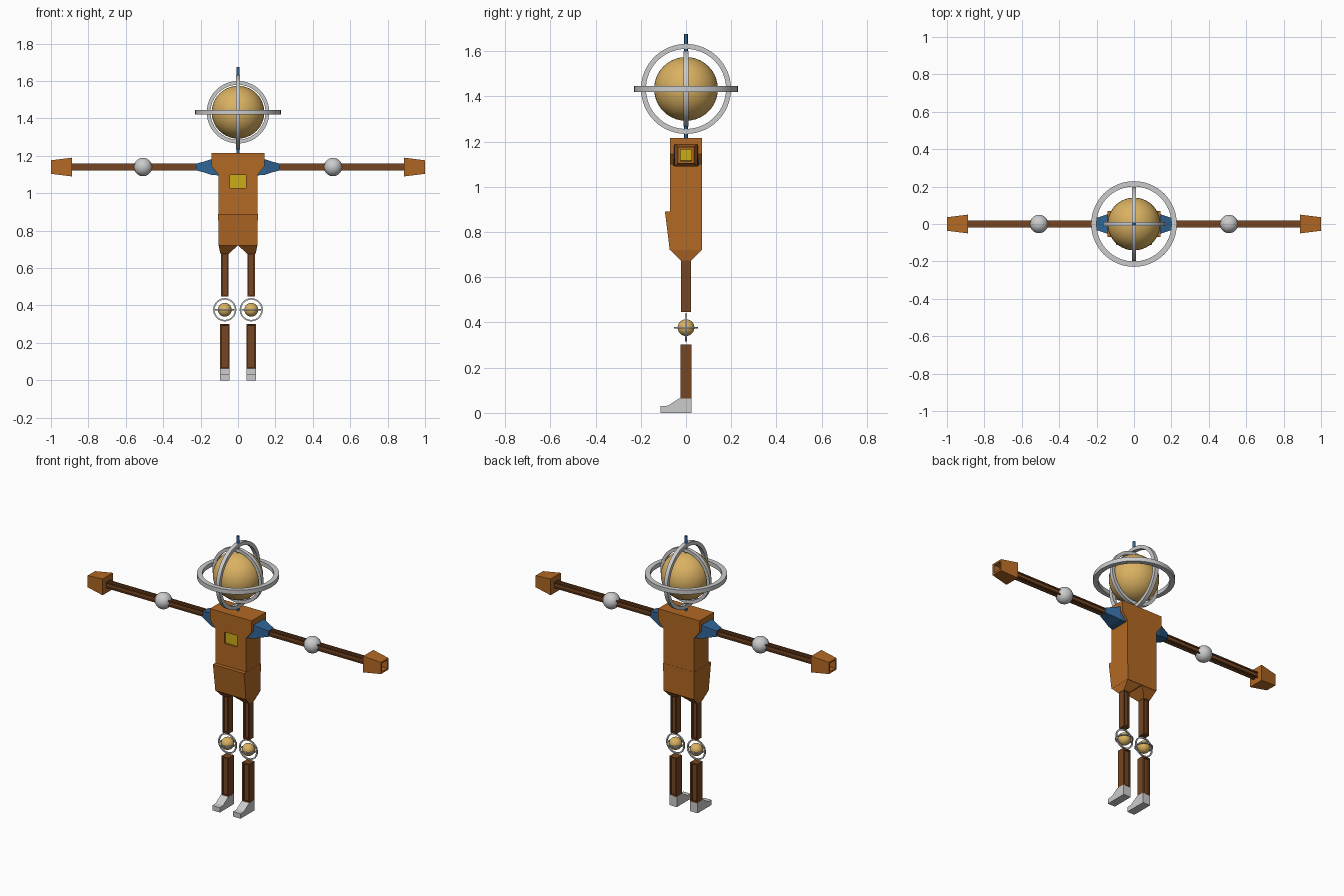
import bpy, bmesh, math
from mathutils import Matrix

if "Cube" in bpy.data.objects:
    bpy.data.objects.remove(bpy.data.objects["Cube"])


def colour(name, rgb):
    m = bpy.data.materials.new(name)
    m.diffuse_color = (*rgb, 1)
    m.use_nodes = True
    m.node_tree.nodes["Principled BSDF"].inputs["Base Color"].default_value = m.diffuse_color
    return m


ORANGE = colour("orange brown", (0.45, 0.14, 0.018))
BROWN = colour("dark brown", (0.18, 0.06, 0.016))
GOLD = colour("pale gold", (0.70, 0.44, 0.12))
BLUE = colour("steel blue", (0.03, 0.13, 0.30))
SILVER = colour("silver grey", (0.60, 0.60, 0.60))
YELLOW = colour("yellow", (0.60, 0.42, 0.008))


def finish(name, bm, mat, smooth=False):
    bmesh.ops.recalc_face_normals(bm, faces=bm.faces)
    me = bpy.data.meshes.new(name)
    bm.to_mesh(me)
    bm.free()
    ob = bpy.data.objects.new(name, me)
    bpy.context.collection.objects.link(ob)
    me.materials.append(mat)
    if smooth:
        bpy.ops.object.select_all(action='DESELECT')
        ob.select_set(True)
        bpy.context.view_layer.objects.active = ob
        bpy.ops.object.shade_smooth_by_angle(angle=math.radians(40))
    return ob


def skin(bm, loops, cap=True):
    """Bridge successive closed loops of coordinates."""
    rows = [[bm.verts.new(p) for p in lp] for lp in loops]
    n = len(rows[0])
    for a, b in zip(rows, rows[1:]):
        for i in range(n):
            j = (i + 1) % n
            bm.faces.new((a[i], a[j], b[j], b[i]))
    if cap:
        bm.faces.new(rows[0])
        bm.faces.new(rows[-1])
    bmesh.ops.recalc_face_normals(bm, faces=bm.faces)
    return bm


def loft(axis, sections):
    """Rectangular sections (t, u0, u1, v0, v1) along x or z."""
    loops = []
    for t, u0, u1, v0, v1 in sections:
        uv = [(u0, v0), (u1, v0), (u1, v1), (u0, v1)]
        loops.append([(t, u, v) if axis == 'x' else (u, v, t) for u, v in uv])
    return skin(bmesh.new(), loops)


def groove(bm, axes, width, depth):
    """Sink a panel into the faces that look along the given axes."""
    bm.normal_update()
    fs = [f for f in bm.faces if any(abs(f.normal[a]) > 0.9 for a in axes)]
    bmesh.ops.inset_individual(bm, faces=fs, thickness=width, depth=0)
    bmesh.ops.inset_individual(bm, faces=fs, thickness=0.0005, depth=-depth)
    return fs


def ball(name, loc, r, mat):
    bm = bmesh.new()
    bmesh.ops.create_uvsphere(bm, u_segments=40, v_segments=20, radius=r,
                              matrix=Matrix.Translation(loc))
    return finish(name, bm, mat, True)


def ring(name, loc, r, t, h, axis='z'):
    """Square-section hoop: outer radius r, radial thickness t, height h."""
    bm = bmesh.new()
    n = 64
    prof = [(r - t, -h / 2), (r, -h / 2), (r, h / 2), (r - t, h / 2)]
    rows = [[bm.verts.new((p * math.cos(k * math.tau / n), p * math.sin(k * math.tau / n), z))
             for p, z in prof] for k in range(n)]
    for k in range(n):
        a, b = rows[k], rows[(k + 1) % n]
        for i in range(4):
            j = (i + 1) % 4
            bm.faces.new((a[i], a[j], b[j], b[i]))
    rot = {'z': Matrix(), 'x': Matrix.Rotation(math.pi / 2, 4, 'Y'),
           'y': Matrix.Rotation(math.pi / 2, 4, 'X')}[axis]
    bm.transform(Matrix.Translation(loc) @ rot)
    return finish(name, bm, SILVER, True)


# head globe with three hoops and a vertical pin
HEAD = (0, 0, 1.433)
ball("head_globe", HEAD, 0.141, GOLD)
ring("head_hoop_level", HEAD, 0.229, 0.029, 0.026, 'z')
ring("head_hoop_side", HEAD, 0.199, 0.022, 0.024, 'x')
ring("head_hoop_front", HEAD, 0.167, 0.020, 0.022, 'y')
pin = bmesh.new()
bmesh.ops.create_cone(pin, cap_ends=True, segments=12, radius1=0.008, radius2=0.008, depth=0.475,
                      matrix=Matrix.Translation((0, 0, 1.4375)))
finish("head_pin", pin, BLUE, True)

# torso with overhanging shoulders
half = [(0.105, 0.88), (0.105, 1.10), (0.142, 1.145), (0.142, 1.215)]
outline = half + [(-x, z) for x, z in reversed(half)]
torso = finish("torso", skin(bmesh.new(), [[(x, y, z) for x, z in outline] for y in (-0.07, 0.07)]), ORANGE)

# recessed chest panel
cutter = finish("chest_cutter", loft('x', [(-0.043, -0.1, -0.058, 1.027, 1.097),
                                           (0.043, -0.1, -0.058, 1.027, 1.097)]), ORANGE)
cutter.hide_render = True
cutter.hide_viewport = False
cutter.display_type = 'WIRE'
cut = torso.modifiers.new("chest recess", 'BOOLEAN')
cut.operation = 'DIFFERENCE'
cut.solver = 'EXACT'
cut.object = cutter
finish("chest_panel", loft('x', [(-0.0425, -0.061, -0.055, 1.0275, 1.0965),
                                 (0.0425, -0.061, -0.055, 1.0275, 1.0965)]), YELLOW)

# hip block, slanting out at the front
finish("hips", loft('z', [(0.72, -0.104, 0.104, -0.072, 0.071),
                          (0.89, -0.106, 0.106, -0.093, 0.071)]), ORANGE)

for s, side in ((-1, "left"), (1, "right")):
    # hip socket tapering to the thigh
    finish(side + "_hip_socket", loft('z', [(0.675, s * 0.050, s * 0.094, -0.025, 0.025),
                                            (0.722, 0, s * 0.104, -0.071, 0.071)]), ORANGE)

    # shoulder cone
    finish(side + "_shoulder", loft('x', [
        (s * x, -h, h, 1.14 - v, 1.14 + v) for x, h, v in
        ((0.10, 0.057, 0.045), (0.142, 0.052, 0.042), (0.185, 0.038, 0.028), (0.225, 0.025, 0.018))]), BLUE)

    # grooved arm beams and elbow
    for part, a, b in (("upper_arm", 0.20, 0.49), ("forearm", 0.52, 0.895)):
        bm = loft('x', [(s * a, -0.018, 0.018, 1.122, 1.158), (s * b, -0.018, 0.018, 1.122, 1.158)])
        groove(bm, (1, 2), 0.010, 0.007)
        finish(side + "_" + part, bm, BROWN)
    ball(side + "_elbow", (s * 0.508, 0, 1.14), 0.049, SILVER)

    # hand block with a hollow, yellow-lined end
    bm = loft('x', [(s * 0.888, -0.05, 0.05, 1.09, 1.19), (s, -0.036, 0.036, 1.104, 1.176)])
    bm.faces.ensure_lookup_table()
    end = max(bm.faces, key=lambda f: s * f.calc_center_median().x)
    bmesh.ops.inset_individual(bm, faces=[end], thickness=0.015, depth=0)
    bmesh.ops.inset_individual(bm, faces=[end], thickness=0.001, depth=-0.04)
    end.material_index = 1
    finish(side + "_hand", bm, ORANGE).data.materials.append(YELLOW)

    # grooved leg beams
    cx = s * 0.071
    for part, w, d, z0, z1 in (("thigh", 0.020, 0.023, 0.447, 0.69), ("shin", 0.025, 0.025, 0.06, 0.302)):
        bm = loft('z', [(z, cx - w, cx + w, -d, d) for z in (z0, z1)])
        groove(bm, (1,), 0.011, 0.010)
        finish(side + "_" + part, bm, BROWN)

    # floating knee with small hoops
    knee = (cx, 0, 0.377)
    ball(side + "_knee", knee, 0.037, GOLD)
    ring(side + "_knee_hoop_front", knee, 0.062, 0.008, 0.008, 'y')
    ring(side + "_knee_hoop_level", knee, 0.052, 0.007, 0.007, 'z')

    # foot with a lowered toe
    foot = [(0.025, 0), (0.025, 0.064), (-0.03, 0.064), (-0.08, 0.032), (-0.112, 0.030), (-0.112, 0)]
    finish(side + "_foot", skin(bmesh.new(), [[(cx + dx, y, z) for y, z in foot] for dx in (-0.0255, 0.0255)]), SILVER)
